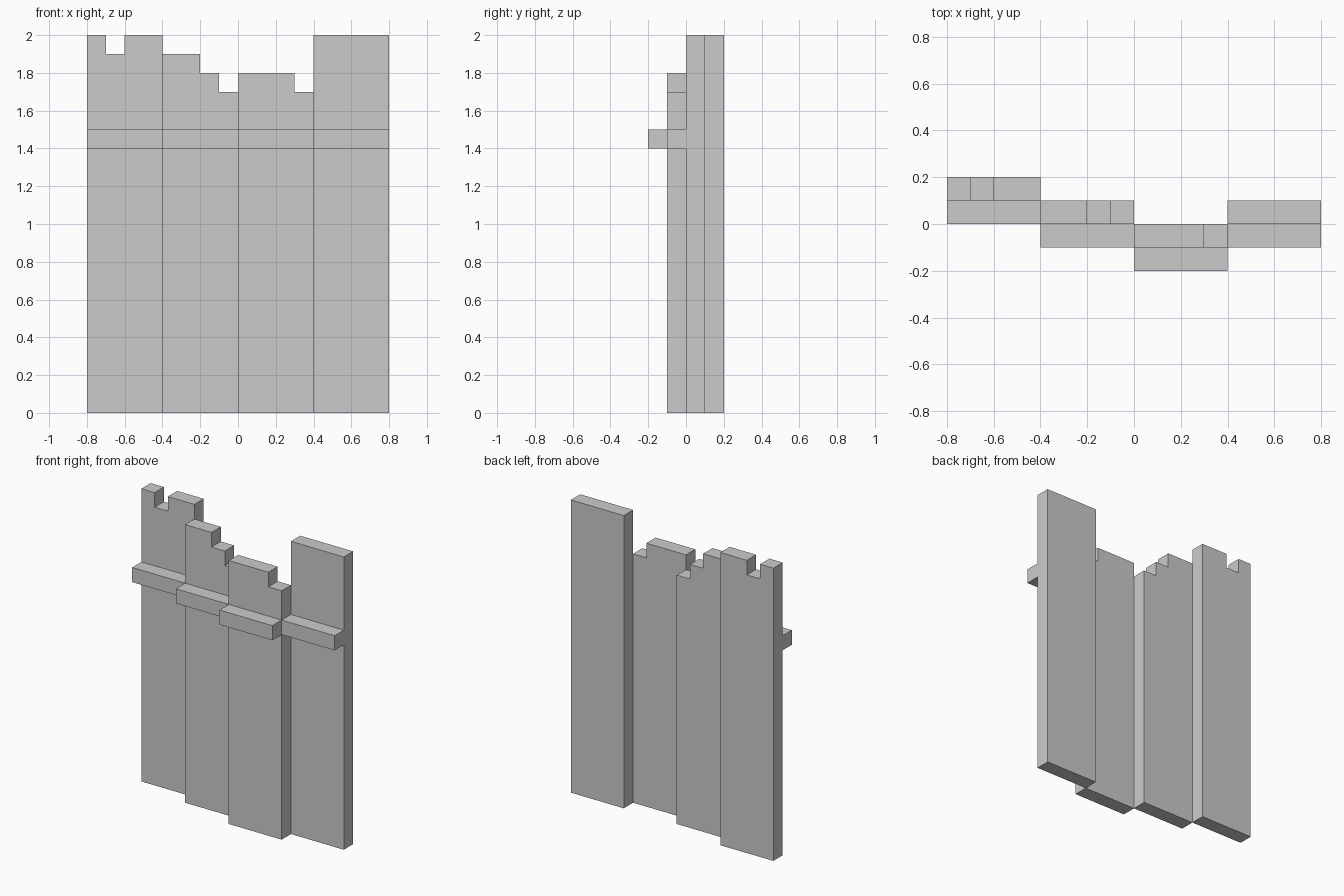
import bpy, bmesh
from mathutils import Vector

if "Cube" in bpy.data.objects:
    bpy.data.objects.remove(bpy.data.objects["Cube"])

T = 0.1                      # board and rail thickness
RAIL_LOW, RAIL_HIGH = 1.4, 1.5


def board(name, x0, front, steps):
    """Plank with a stepped top; steps are (width, height) from left to right."""
    outline, x = [], x0
    for width, height in steps:
        outline += [(x, height), (x + width, height)]
        x += width
    outline = [(x0, 0)] + outline + [(x, 0)]

    bm = bmesh.new()
    # plank: extrude the outline towards the back
    face = bm.faces.new([bm.verts.new((px, front, pz)) for px, pz in outline])
    res = bmesh.ops.extrude_face_region(bm, geom=[face], use_keep_orig=True)
    back = [v for v in res["geom"] if isinstance(v, bmesh.types.BMVert)]
    bmesh.ops.translate(bm, vec=(0, T, 0), verts=back)

    # rail: cut a band and pull its front face forward
    for z in (RAIL_LOW, RAIL_HIGH):
        bmesh.ops.bisect_plane(bm, geom=bm.verts[:] + bm.edges[:] + bm.faces[:],
                               plane_co=(0, 0, z), plane_no=(0, 0, 1))
    band = [f for f in bm.faces
            if all(abs(v.co.y - front) < 1e-4 and
                   RAIL_LOW - 1e-4 < v.co.z < RAIL_HIGH + 1e-4 for v in f.verts)]
    res = bmesh.ops.extrude_face_region(bm, geom=band)
    moved = [v for v in res["geom"] if isinstance(v, bmesh.types.BMVert)]
    bmesh.ops.translate(bm, vec=Vector((0, -T, 0)), verts=moved)
    leftover = [f for f in band if f.is_valid]
    if leftover:
        bmesh.ops.delete(bm, geom=leftover, context='FACES_ONLY')

    bmesh.ops.dissolve_limit(bm, angle_limit=0.01, verts=bm.verts[:], edges=bm.edges[:])
    bmesh.ops.recalc_face_normals(bm, faces=bm.faces[:])
    mesh = bpy.data.meshes.new(name)
    bm.to_mesh(mesh)
    bm.free()
    bpy.context.collection.objects.link(bpy.data.objects.new(name, mesh))


# four staggered boards, left to right
board("board_far_left", -0.8, 0.1, [(0.1, 2.0), (0.1, 1.9), (0.2, 2.0)])
board("board_mid_left", -0.4, 0.0, [(0.2, 1.9), (0.1, 1.8), (0.1, 1.7)])
board("board_mid_right", 0.0, -0.1, [(0.3, 1.8), (0.1, 1.7)])
board("board_far_right", 0.4, 0.0, [(0.4, 2.0)])
